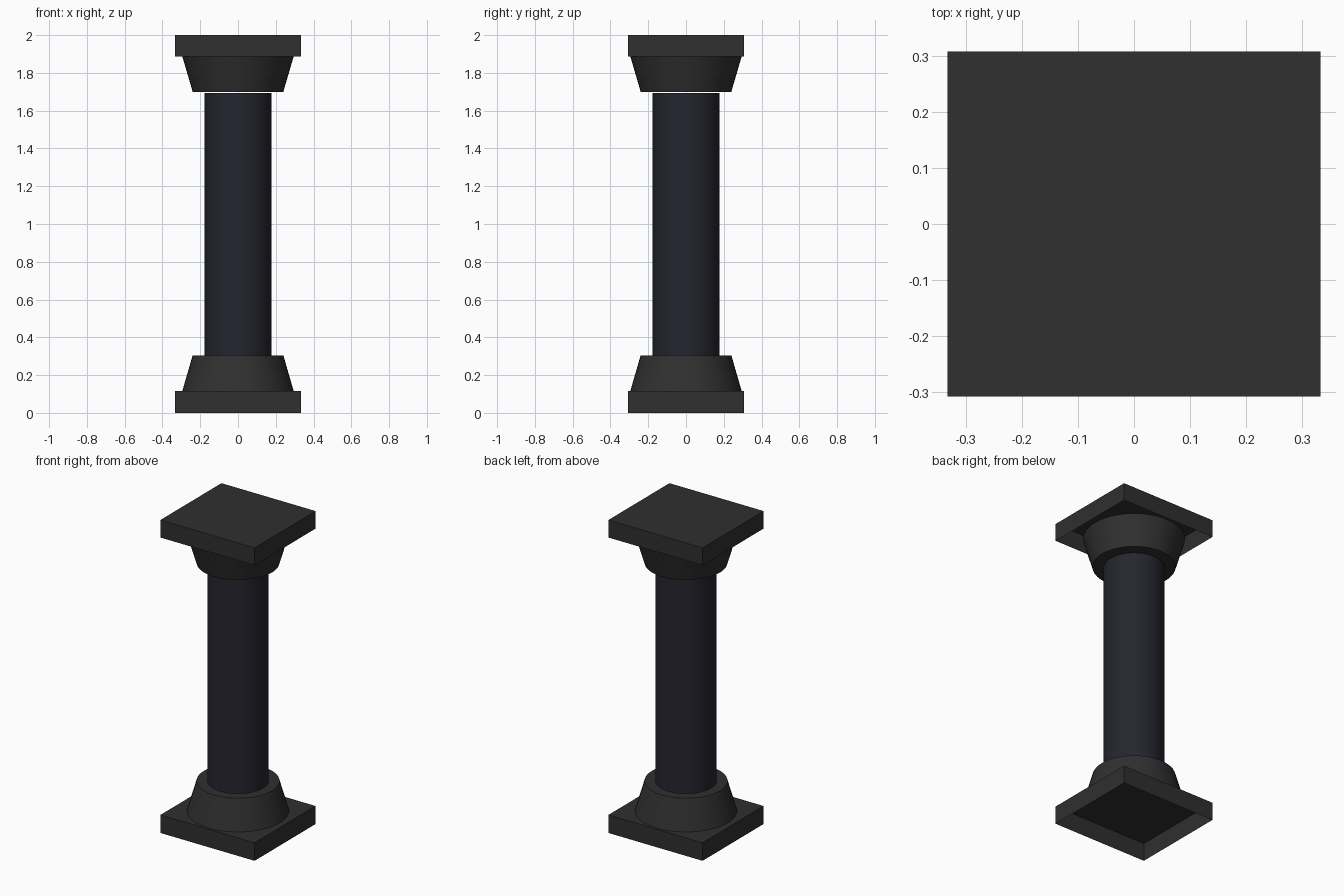
import bpy
import bmesh
from math import radians

if "Cube" in bpy.data.objects:
    bpy.data.objects.remove(bpy.data.objects["Cube"], do_unlink=True)


def material(name, colour):
    mat = bpy.data.materials.new(name)
    mat.use_nodes = True
    mat.diffuse_color = colour
    mat.node_tree.nodes["Principled BSDF"].inputs["Base Color"].default_value = colour
    return mat


STONE = material("dark grey stone", (0.029, 0.029, 0.029, 1))
SHAFT = material("dark blue stone", (0.018, 0.018, 0.028, 1))


def slab(name, z_low, z_high):
    """Rectangular plate, hollow underneath."""
    bpy.ops.mesh.primitive_cube_add(size=1, location=(0, 0, (z_low + z_high) / 2))
    obj = bpy.context.object
    obj.name = name
    obj.scale = (0.666, 0.616, z_high - z_low)
    bpy.ops.object.transform_apply(location=False, rotation=False, scale=True)
    bm = bmesh.new()
    bm.from_mesh(obj.data)
    underside = [f for f in bm.faces if f.normal.z < -0.5]
    bmesh.ops.delete(bm, geom=underside, context="FACES_ONLY")
    bm.to_mesh(obj.data)
    bm.free()
    obj.data.materials.append(STONE)


def drum(name, z_low, z_high, r_low, r_high, mat):
    """Round section, straight or tapered, with flat ends."""
    bpy.ops.mesh.primitive_cone_add(
        vertices=48, radius1=r_low, radius2=r_high, depth=z_high - z_low,
        location=(0, 0, (z_low + z_high) / 2))
    obj = bpy.context.object
    obj.name = name
    obj.data.materials.append(mat)
    bpy.ops.object.shade_smooth_by_angle(angle=radians(30))


# Base
slab("base_plate", 0, 0.115)
drum("base_collar", 0.115, 0.305, 0.295, 0.24, STONE)

# Shaft, with a hairline joint below the capital
drum("shaft", 0.305, 1.694, 0.177, 0.177, SHAFT)

# Capital
drum("capital_collar", 1.70, 1.888, 0.24, 0.295, STONE)
slab("capital_plate", 1.888, 2)
